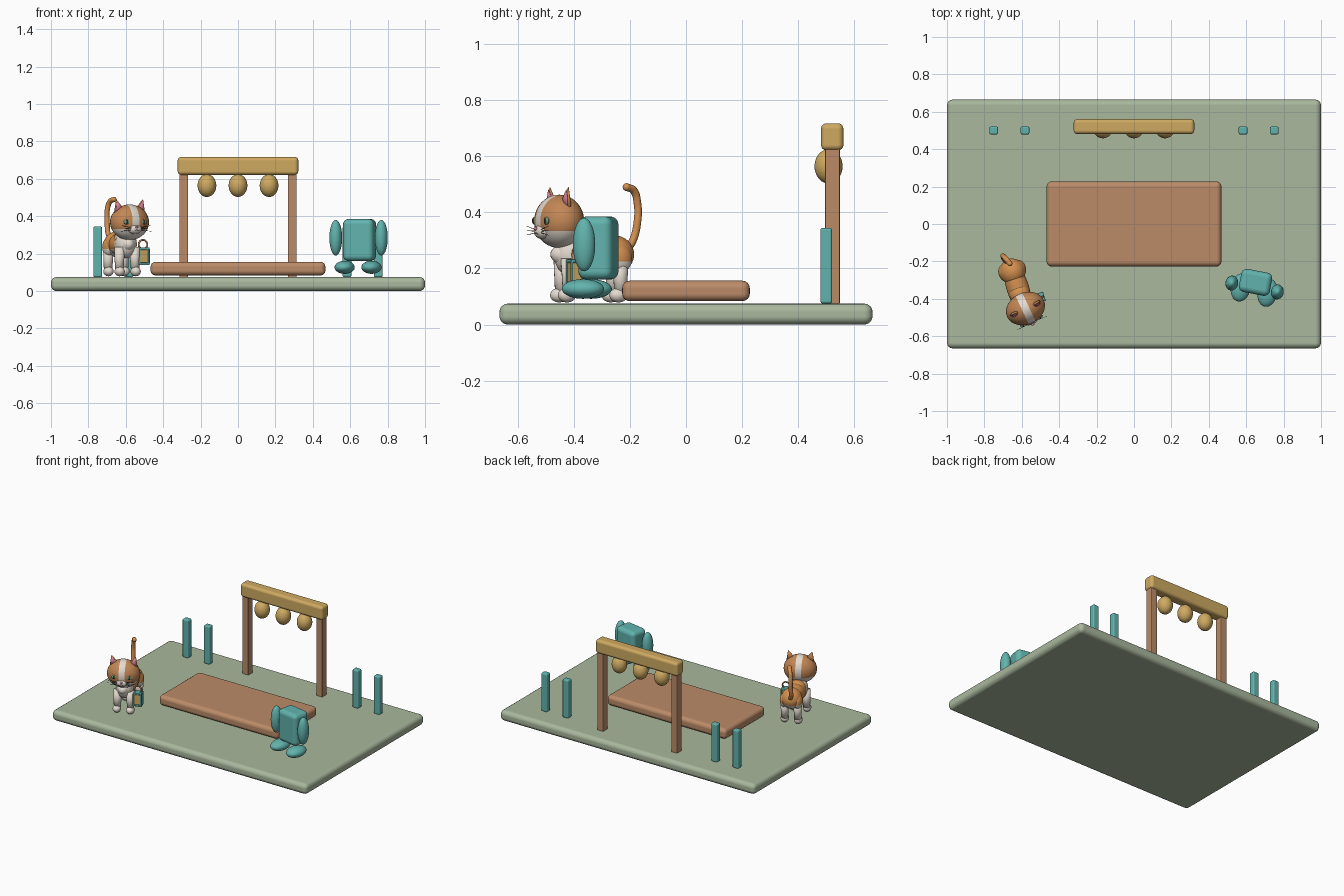
import bpy, bmesh
from math import radians, sin, cos, pi
from mathutils import Matrix, Vector

old = bpy.data.objects.get("Cube")
if old:
    bpy.data.objects.remove(old, do_unlink=True)


def material(name, *rgb):
    m = bpy.data.materials.new(name)
    m.use_nodes = True
    m.diffuse_color = (*rgb, 1)
    m.node_tree.nodes["Principled BSDF"].inputs["Base Color"].default_value = (*rgb, 1)
    return m


SAGE = material("sage green", .40, .48, .34)
WOOD = material("warm wood", .50, .26, .14)
GOLD = material("gold", .62, .40, .12)
TEAL = material("teal", .12, .45, .42)
ORANGE = material("orange fur", .66, .28, .08)
TAN = material("tan fur", .54, .24, .09)
CREAM = material("cream fur", .78, .71, .63)
PINK = material("pink", .70, .22, .30)
DARK = material("dark brown", .04, .03, .025)
EYE = material("eye green", .20, .32, .18)
WORLD = Matrix()


def frame(x, y, z, turn):
    return Matrix.Translation((x, y, z)) @ Matrix.Rotation(radians(turn), 4, 'Z')


def finish(name, bm, mats, at=WORLD, rule=None):
    """Turn a bmesh into a smooth shaded object, coloured by an optional rule."""
    bm.normal_update()
    for f in bm.faces:
        f.smooth = True
        if rule:
            f.material_index = rule(f.calc_center_median())
    me = bpy.data.meshes.new(name)
    bm.to_mesh(me)
    bm.free()
    for m in mats:
        me.materials.append(m)
    ob = bpy.data.objects.new(name, me)
    bpy.context.collection.objects.link(ob)
    ob.matrix_world = at
    return ob


def box(name, center, size, mat, bevel, at=WORLD):
    bm = bmesh.new()
    bmesh.ops.create_cube(bm, size=1, matrix=Matrix.Translation(center) @ Matrix.Diagonal((*size, 1)))
    ob = finish(name, bm, [mat], at)
    mod = ob.modifiers.new("rounded edges", 'BEVEL')
    mod.width, mod.segments, mod.harden_normals = bevel, 4, True
    return ob


def ball(name, center, radii, mats, at=WORLD, tilt=0, cuts=(), rule=None):
    """Ellipsoid, optionally sliced by (point, normal) planes for crisp colour borders."""
    bm = bmesh.new()
    bmesh.ops.create_uvsphere(bm, u_segments=32, v_segments=20, radius=1)
    m = Matrix.Translation(center) @ Matrix.Rotation(radians(tilt), 4, 'X') @ Matrix.Diagonal((*radii, 1))
    bm.transform(m)
    for point, normal in cuts:
        bmesh.ops.bisect_plane(bm, geom=bm.verts[:] + bm.edges[:] + bm.faces[:],
                               plane_co=point, plane_no=normal)
    return finish(name, bm, mats if isinstance(mats, list) else [mats], at, rule)


def rod(name, a, b, r1, r2, mat, at=WORLD, segments=16):
    a, b = Vector(a), Vector(b)
    bm = bmesh.new()
    m = Matrix.Translation((a + b) / 2) @ (b - a).to_track_quat('Z', 'Y').to_matrix().to_4x4()
    bmesh.ops.create_cone(bm, cap_ends=True, segments=segments, radius1=r1, radius2=r2,
                          depth=(b - a).length, matrix=m)
    return finish(name, bm, [mat], at)


def tube(name, points, radius, mat, at=WORLD, cyclic=False):
    cu = bpy.data.curves.new(name, 'CURVE')
    cu.dimensions = '3D'
    cu.bevel_depth, cu.bevel_resolution, cu.use_fill_caps = radius, 4, True
    sp = cu.splines.new('BEZIER')
    sp.bezier_points.add(len(points) - 1)
    sp.use_cyclic_u = cyclic
    for p, co in zip(sp.bezier_points, points):
        p.co = co
        p.handle_left_type = p.handle_right_type = 'AUTO'
    cu.materials.append(mat)
    ob = bpy.data.objects.new(name, cu)
    bpy.context.collection.objects.link(ob)
    ob.matrix_world = at
    return ob


# Ground and platform
box("ground_slab", (0, 0, .0375), (2, 1.33, .075), SAGE, .03)
box("platform", (0, 0, .12), (.935, .455, .073), WOOD, .027)

# Gate with hanging lanterns
box("gate_beam", (0, .521, .669), (.645, .08, .097), GOLD, .02)
for side, s in (("left", 1), ("right", -1)):
    box("gate_post_" + side, (s * .29, .522, .352), (.048, .052, .56), WOOD, .005)
    for place, x in (("inner", .583), ("outer", .75)):
        box(f"marker_{place}_{side}", (s * x, .5, .21), (.047, .042, .27), TEAL, .009)
for i in (-1, 0, 1):
    ball(f"hanging_lantern_{i + 2}", (i * .166, .508, .564), (.05, .05, .061), GOLD)

# Teal backpack figure
PACK = frame(.65, -.312, 0, -11)
box("pack_body", (0, 0, .273), (.168, .125, .225), TEAL, .03, PACK)
for side, s in (("left", 1), ("right", -1)):
    ball("pack_arm_" + side, (s * .124, -.028, .285), (.034, .04, .095), TEAL, PACK)
    ball("pack_foot_" + side, (s * .073, -.042, .127), (.053, .076, .035), TEAL, PACK)

# Cat body: hips at the back, chest at the front
CAT = frame(-.622, -.34, 0, 18)


def coat(c):
    return 1 if c.z < .225 or c.y < -.05 else 0


slices = [((0, 0, .225), (0, 0, 1)), ((0, -.05, 0), (0, 1, 0))]
ball("cat_torso", (0, 0, .25), (.06, .15, .06), [ORANGE, CREAM], CAT, 0, slices, coat)
ball("cat_hips", (0, .088, .25), (.068, .072, .068), [ORANGE, CREAM], CAT, 0, slices, coat)
ball("cat_chest", (0, -.075, .25), (.058, .06, .075), CREAM, CAT)
ball("cat_shoulders", (0, -.035, .275), (.055, .05, .045), [ORANGE, CREAM], CAT, 0, slices, coat)
for side, s in (("left", 1), ("right", -1)):
    for place, y in (("front", -.095), ("hind", .098)):
        rod(f"cat_{place}_leg_{side}", (s * .045, y, .1), (s * .042, y, .235), .022, .029, CREAM, CAT)
        ball(f"cat_{place}_paw_{side}", (s * .045, y - .008, .105), (.027, .033, .026), CREAM, CAT)
    ball("cat_thigh_" + side, (s * .045, .095, .235), (.03, .045, .05), [ORANGE, CREAM], CAT, 0, slices, coat)
tail = [(0, .13, .26), (-.02, .165, .30), (-.022, .183, .37), (-.022, .183, .43), (-.012, .165, .478), (0, .135, .49)]
tube("cat_tail", tail, .014, ORANGE, CAT)
ball("cat_tail_tip", tail[-1], (.014, .014, .014), ORANGE, CAT)

# Cat head with a pale blaze and muzzle
HEAD = frame(-.58, -.452, .368, 25)
ball("cat_head", (0, 0, 0), (.108, .085, .095), [TAN, CREAM], HEAD, 0,
     [((.02, 0, 0), (1, 0, 0)), ((-.02, 0, 0), (1, 0, 0)), ((0, 0, -.035), (0, 0, 1))],
     lambda c: 1 if c.z < -.035 or abs(c.x) < .02 else 0)
ball("cat_muzzle", (0, -.067, -.037), (.04, .026, .026), CREAM, HEAD)
ball("cat_nose", (0, -.093, -.026), (.009, .006, .006), PINK, HEAD)
tube("cat_mouth", [(-.016, -.088, -.046), (0, -.093, -.041), (.016, -.088, -.046)], .0015, DARK, HEAD)


def ear(name, s, size, mat, forward):
    """Flattened four sided cone leaning outwards."""
    bm = bmesh.new()
    m = (Matrix.Translation((s * .068, forward, .085)) @ Matrix.Rotation(radians(s * 16), 4, 'Y')
         @ Matrix.Diagonal((1, .45, 1, 1)))
    bmesh.ops.create_cone(bm, cap_ends=True, segments=20, radius1=.036 * size, radius2=.002,
                          depth=.075 * size, matrix=m)
    finish(name, bm, [mat], HEAD)


for side, s in (("left", 1), ("right", -1)):
    ear("cat_ear_" + side, s, 1, TAN, 0)
    ear("cat_inner_ear_" + side, s, .76, PINK, -.007)
    ball("cat_eye_" + side, (s * .049, -.073, .002), (.019, .007, .014), EYE, HEAD)
    ball("cat_pupil_" + side, (s * .05, -.079, .002), (.005, .003, .011), DARK, HEAD)
    for i in (-1, 0, 1):
        rod(f"cat_whisker_{side}_{i + 2}", (s * .028, -.083, -.035 + i * .006),
            (s * .09, -.085, -.033 + i * .016), .0013, .0008, DARK, HEAD, 6)

# Small hand lantern beside the cat
LAMP = frame(-.508, -.395, .186, 18)
box("lamp_glass", (0, 0, 0), (.046, .046, .07), GOLD, .004, LAMP)
for name, z in (("base", -.041), ("cap", .041)):
    box("lamp_" + name, (0, 0, z), (.06, .05, .012), TEAL, .003, LAMP)
for i in range(4):
    sx, sy = (1, -1)[i % 2], (1, -1)[i // 2]
    box(f"lamp_corner_{i + 1}", (sx * .026, sy * .021, 0), (.009, .009, .08), TEAL, .002, LAMP)
ring = [(.024 * cos(k * pi / 4), 0, .063 + .024 * sin(k * pi / 4)) for k in range(8)]
tube("lamp_handle", ring, .005, WOOD, LAMP, True)
